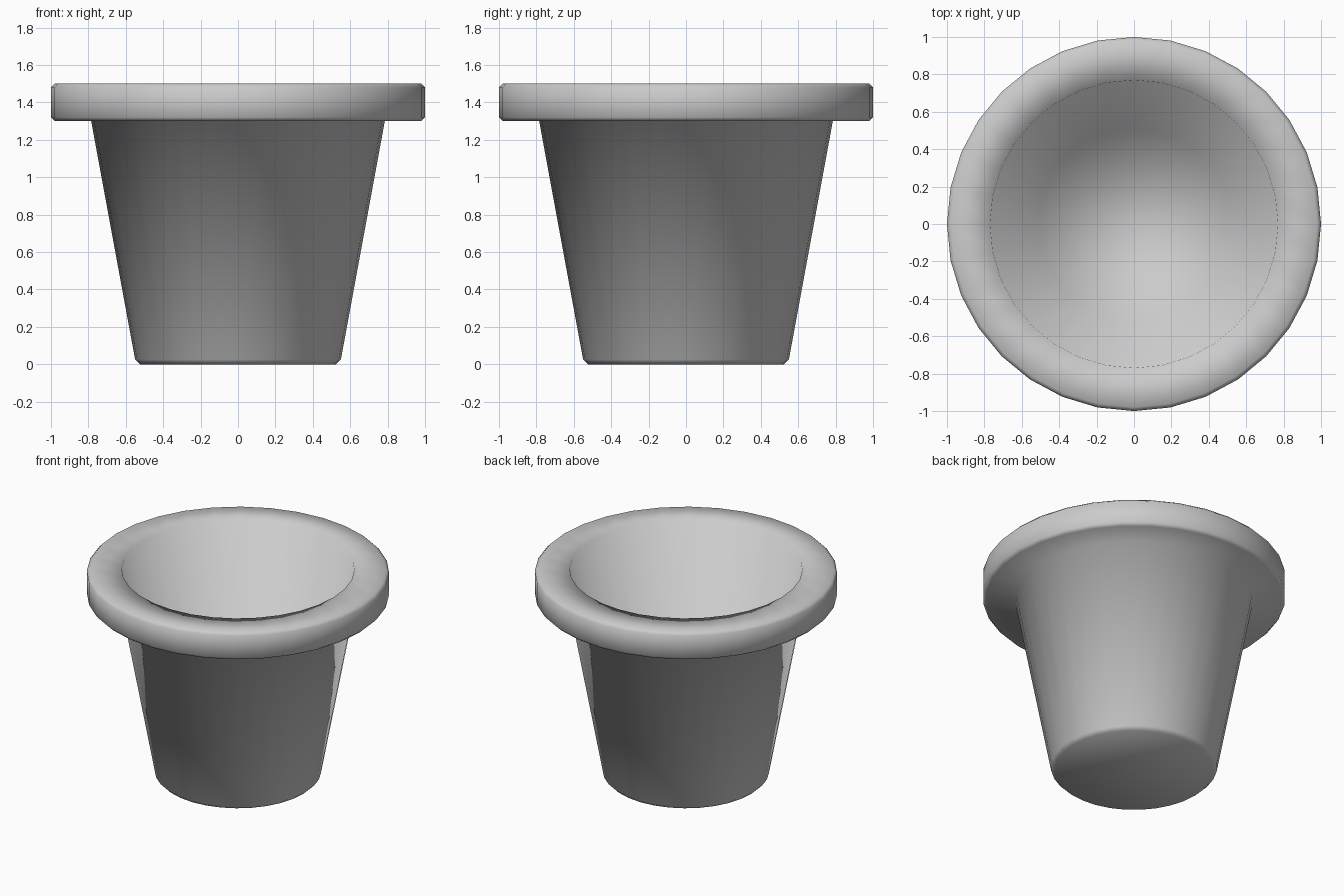
import bpy, bmesh, math

if "Cube" in bpy.data.objects:
    bpy.data.objects.remove(bpy.data.objects["Cube"])

SIDES = 32


def lathe(name, profile):
    """Revolve (radius, z) points around z; both ends closed with a flat cap."""
    bm = bmesh.new()
    rings = []
    for r, z in profile:
        rings.append([bm.verts.new((r * math.cos(2 * math.pi * i / SIDES),
                                    r * math.sin(2 * math.pi * i / SIDES), z))
                      for i in range(SIDES)])
    for a, b in zip(rings, rings[1:]):
        for i in range(SIDES):
            j = (i + 1) % SIDES
            bm.faces.new((a[i], a[j], b[j], b[i]))
    bm.faces.new(rings[0])
    bm.faces.new(rings[-1])
    bmesh.ops.recalc_face_normals(bm, faces=bm.faces)
    for f in bm.faces:
        f.smooth = True
    mesh = bpy.data.meshes.new(name)
    bm.to_mesh(mesh)
    bm.free()
    obj = bpy.data.objects.new(name, mesh)
    bpy.context.collection.objects.link(obj)
    return obj


# Flower pot: underside, tapered wall, chamfered rim, hollow inside
lathe("flower_pot", [
    (0.525, 0.0), (0.55, 0.025),        # base chamfer
    (0.785, 1.30),                      # outer wall up to the rim
    (0.98, 1.30), (1.0, 1.32),          # rim underside
    (1.0, 1.48), (0.98, 1.50),          # rim outside
    (0.77, 1.50),                       # lip
    (0.51, 0.07),                       # inner wall down to the floor
])
